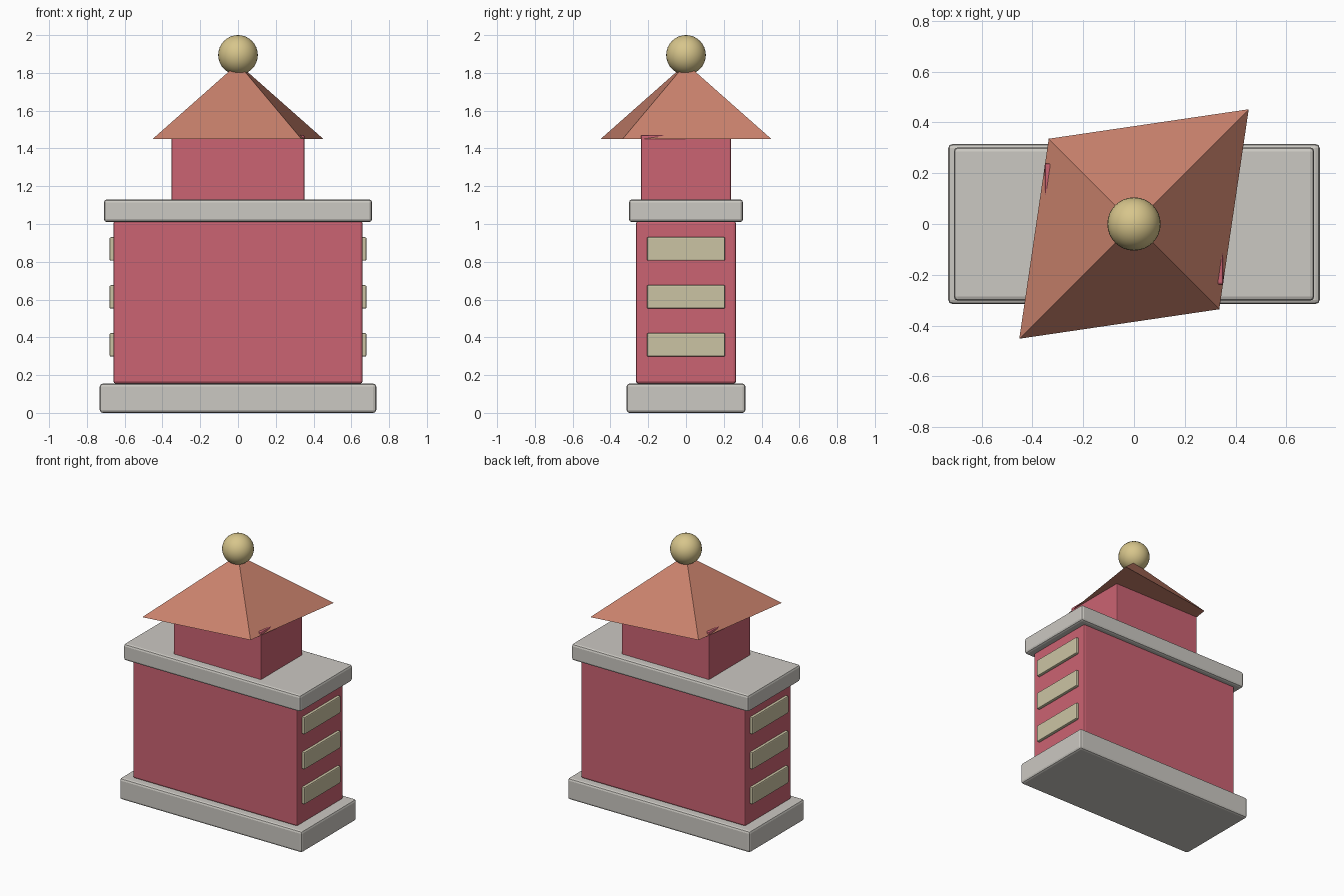
import bpy, bmesh, math
from mathutils import Vector

cube = bpy.data.objects.get("Cube")
if cube:
    bpy.data.objects.remove(cube, do_unlink=True)


def material(name, rgb):
    m = bpy.data.materials.new(name)
    m.use_nodes = True
    m.diffuse_color = (*rgb, 1)
    m.node_tree.nodes["Principled BSDF"].inputs["Base Color"].default_value = (*rgb, 1)
    return m


stone = material("pale stone", (0.60, 0.58, 0.54))
rose = material("rose wall", (0.60, 0.125, 0.17))
clay = material("clay roof", (0.58, 0.22, 0.15))
cream = material("cream shutter", (0.60, 0.55, 0.37))
gold = material("pale gold", (0.68, 0.56, 0.26))


def add_object(name, bm, mat):
    bmesh.ops.recalc_face_normals(bm, faces=bm.faces)
    mesh = bpy.data.meshes.new(name)
    bm.to_mesh(mesh)
    bm.free()
    mesh.materials.append(mat)
    ob = bpy.data.objects.new(name, mesh)
    bpy.context.collection.objects.link(ob)
    return ob


def box(name, half_x, half_y, z0, z1, mat, bevel, x=0):
    """Block with softened edges between two heights."""
    bm = bmesh.new()
    bmesh.ops.create_cube(bm, size=2)
    for v in bm.verts:
        v.co = Vector((x + v.co.x * half_x, v.co.y * half_y,
                       z1 if v.co.z > 0 else z0))
    bmesh.ops.bevel(bm, geom=bm.edges[:], offset=bevel, segments=2,
                    profile=0.5, affect='EDGES')
    return add_object(name, bm, mat)


# Stacked storeys and ledges
box("base_plinth", 0.732, 0.315, 0, 0.155, stone, 0.016)
box("main_body", 0.66, 0.265, 0.155, 1.015, rose, 0.013)
box("upper_ledge", 0.71, 0.302, 1.01, 1.13, stone, 0.016)
box("top_storey", 0.352, 0.239, 1.12, 1.472, rose, 0.008)

# Three raised shutters on each end wall
for side, label in ((1, "left"), (-1, "right")):
    for i in range(3):
        z = 0.36 + 0.254 * i
        box(f"{label}_shutter_{i + 1}", 0.02, 0.207, z - 0.062, z + 0.062,
            cream, 0.007, x=side * 0.66)

# Skewed four-sided roof, symmetric about its centre
bm = bmesh.new()
long_corner, short_corner = Vector((0.452, 0.452, 1.45)), Vector((-0.336, 0.336, 1.45))
corners = [long_corner, short_corner]
corners += [Vector((-c.x, -c.y, c.z)) for c in corners]
ring = [bm.verts.new(c) for c in corners]
apex = bm.verts.new((0, 0, 1.85))
for i in range(4):
    bm.faces.new((ring[i], ring[(i + 1) % 4], apex))
bm.faces.new(ring[::-1])
add_object("roof", bm, clay)

# Ball finial
bm = bmesh.new()
bmesh.ops.create_uvsphere(bm, u_segments=32, v_segments=16, radius=0.105)
bmesh.ops.translate(bm, verts=bm.verts, vec=(0, 0, 1.895))
for f in bm.faces:
    f.smooth = True
add_object("finial", bm, gold)
